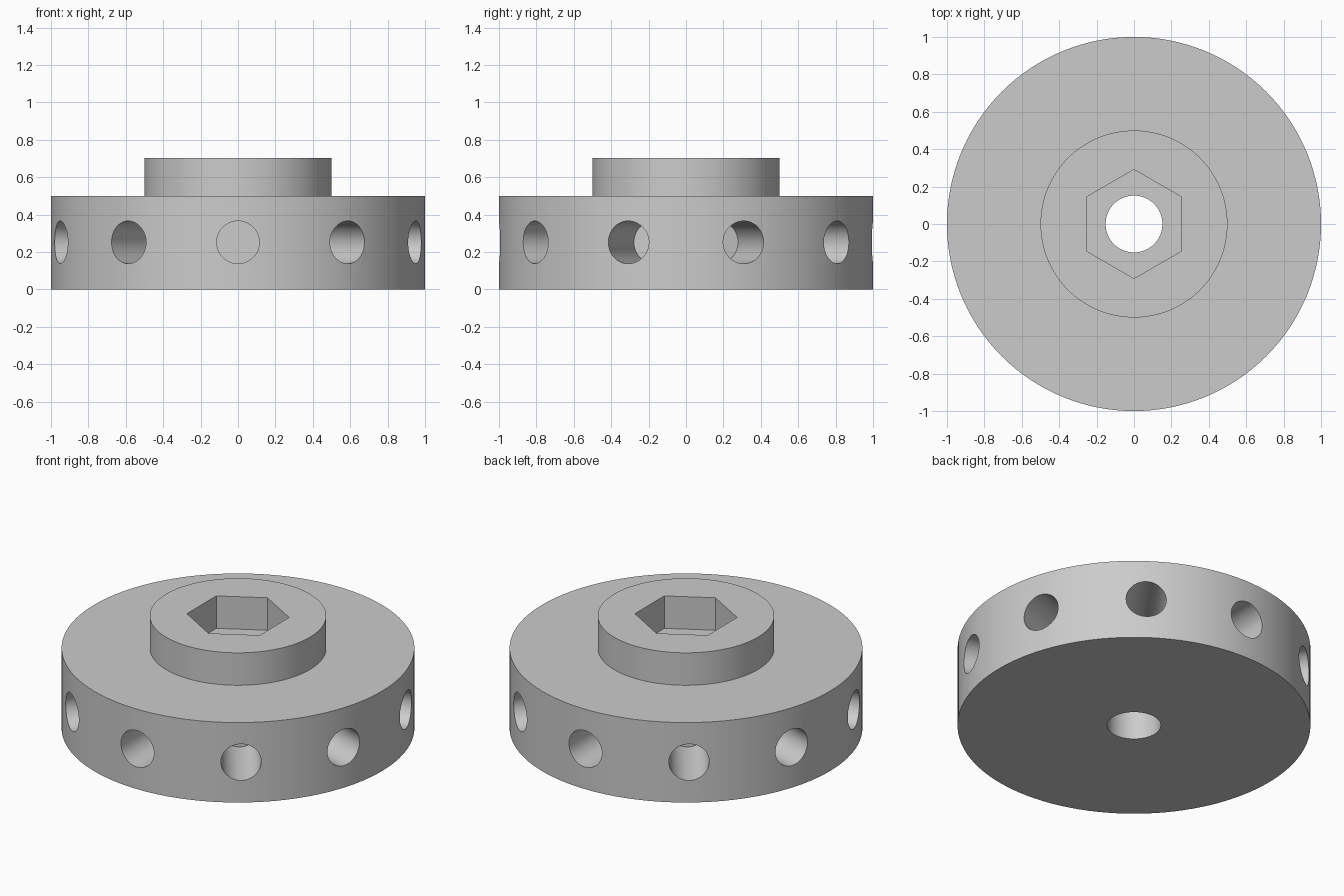
import bpy
import bmesh
from math import pi, radians
from mathutils import Matrix

cube = bpy.data.objects.get("Cube")
if cube:
    bpy.data.objects.remove(cube, do_unlink=True)

# Sizes
DISC_RADIUS, DISC_TOP = 1.0, 0.5
BOSS_RADIUS, BOSS_TOP = 0.5, 0.703
BORE_RADIUS = 0.152
HEX_RADIUS = 0.291
HOLE_RADIUS, HOLE_FLOOR, HOLE_COUNT = 0.114, 0.55, 10
SEGMENTS = 128


def make_object(name, bm):
    mesh = bpy.data.meshes.new(name)
    bm.to_mesh(mesh)
    bm.free()
    obj = bpy.data.objects.new(name, mesh)
    bpy.context.collection.objects.link(obj)
    return obj


def add_cylinder(bm, radius, bottom, top, segments, turn):
    """Add a closed prism from bottom to top along z, then apply turn."""
    place = turn @ Matrix.Translation((0, 0, (bottom + top) / 2))
    bmesh.ops.create_cone(bm, cap_ends=True, segments=segments, radius1=radius,
                          radius2=radius, depth=top - bottom, matrix=place)


# Wheel: stepped profile turned around the bore
bm = bmesh.new()
profile = [(BORE_RADIUS, 0), (DISC_RADIUS, 0), (DISC_RADIUS, DISC_TOP),
           (BOSS_RADIUS, DISC_TOP), (BOSS_RADIUS, BOSS_TOP), (BORE_RADIUS, BOSS_TOP)]
points = [bm.verts.new((r, 0, z)) for r, z in profile]
edges = [bm.edges.new((a, b)) for a, b in zip(points, points[1:] + points[:1])]
bmesh.ops.spin(bm, geom=points + edges, cent=(0, 0, 0), axis=(0, 0, 1),
               angle=2 * pi, steps=SEGMENTS)
bmesh.ops.remove_doubles(bm, verts=bm.verts, dist=0.0001)
bmesh.ops.recalc_face_normals(bm, faces=bm.faces)
wheel = make_object("hub_wheel", bm)

# Cutters: hexagonal socket and blind holes around the rim
bm = bmesh.new()
add_cylinder(bm, HEX_RADIUS, DISC_TOP, BOSS_TOP + 0.1, 6, Matrix.Identity(4))
lowest = max(bm.verts, key=lambda v: v.co.y)
if abs(lowest.co.x) > 0.01:  # keep corners on the y axis
    bmesh.ops.rotate(bm, verts=bm.verts, cent=(0, 0, 0),
                     matrix=Matrix.Rotation(radians(30), 3, "Z"))
for i in range(HOLE_COUNT):
    turn = (Matrix.Translation((0, 0, DISC_TOP / 2 + 0.002))
            @ Matrix.Rotation(2 * pi * i / HOLE_COUNT, 4, "Z")
            @ Matrix.Rotation(radians(90), 4, "X"))
    add_cylinder(bm, HOLE_RADIUS, HOLE_FLOOR, DISC_RADIUS + 0.1, 48, turn)
cutter = make_object("socket_and_hole_cutter", bm)
cutter.hide_render = True

cut = wheel.modifiers.new("socket_and_holes", "BOOLEAN")
cut.operation = "DIFFERENCE"
cut.solver = "EXACT"
cut.object = cutter

bpy.ops.object.select_all(action="DESELECT")
wheel.select_set(True)
bpy.context.view_layer.objects.active = wheel
bpy.ops.object.modifier_apply(modifier=cut.name)
bpy.data.objects.remove(cutter, do_unlink=True)

# Plain grey metal, smooth walls with sharp rims
grey = bpy.data.materials.new("grey_metal")
grey.use_nodes = True
colour = (0.6, 0.6, 0.6, 1)
grey.diffuse_color = colour
grey.node_tree.nodes["Principled BSDF"].inputs["Base Color"].default_value = colour
wheel.data.materials.clear()
wheel.data.materials.append(grey)
bpy.ops.object.shade_smooth_by_angle(angle=radians(30))
